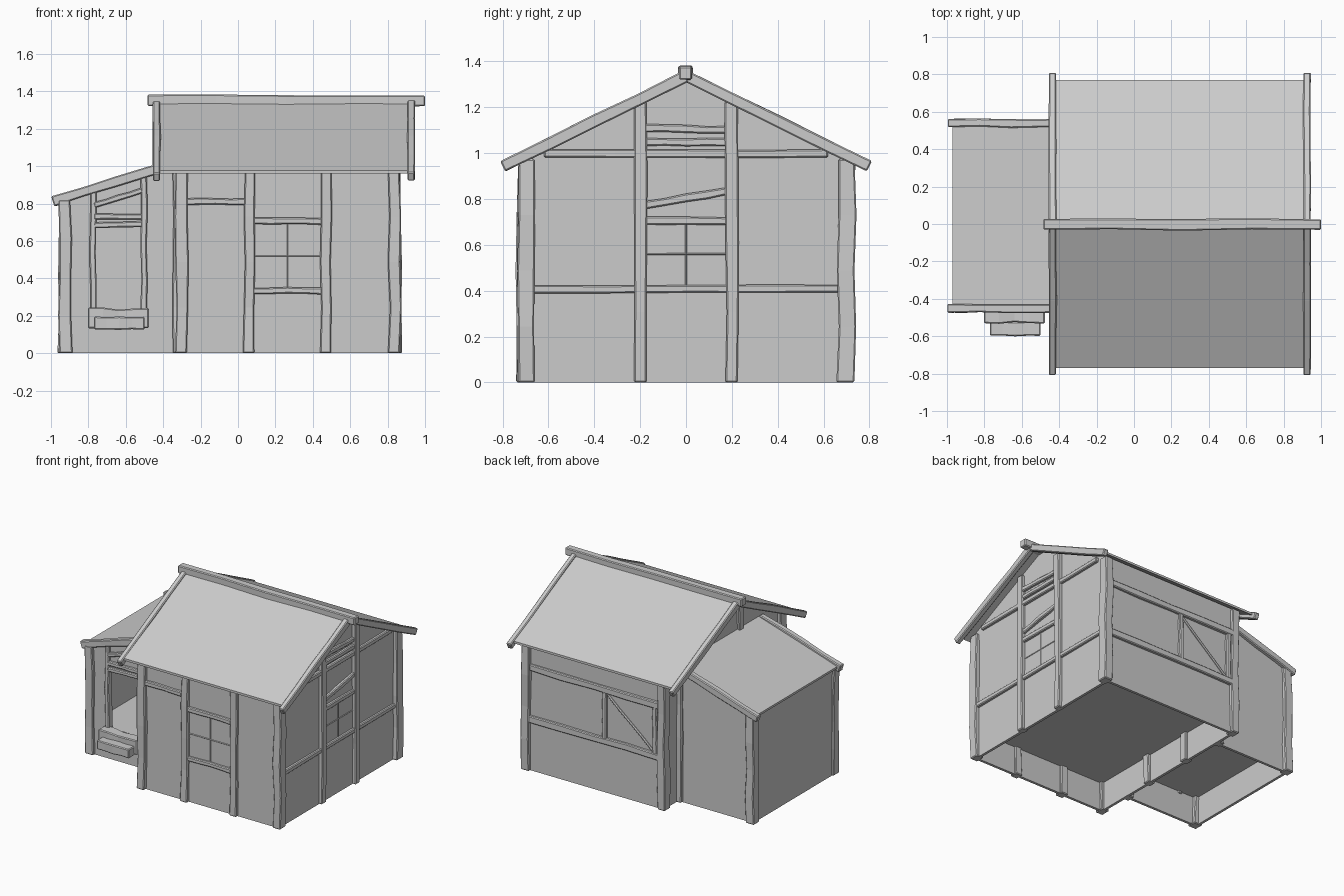
import bpy, bmesh, random
from mathutils import Vector

if "Cube" in bpy.data.objects:
    bpy.data.objects.remove(bpy.data.objects["Cube"])

random.seed(4)


def finish(name, bm, bevel=0):
    bmesh.ops.recalc_face_normals(bm, faces=bm.faces)
    me = bpy.data.meshes.new(name)
    bm.to_mesh(me)
    bm.free()
    ob = bpy.data.objects.new(name, me)
    bpy.context.collection.objects.link(ob)
    if bevel:
        m = ob.modifiers.new("bevel", 'BEVEL')
        m.width, m.segments = bevel, 1
        m.limit_method, m.angle_limit = 'ANGLE', 0.8
    return ob


def beam(name, a, b, w, h, wobble=0.006, rings=5):
    """Hand-hewn timber: rings of four corners, slightly wandering and swelling."""
    a, b = Vector(a), Vector(b)
    d = (b - a).normalized()
    if abs(d.z) > 0.99:
        s, t = Vector((1, 0, 0)), Vector((0, 1, 0))
    else:
        s = Vector((0, 0, 1)).cross(d).normalized()
        t = d.cross(s)
    bm = bmesh.new()
    loops = []
    for i in range(rings):
        c = a.lerp(b, i / (rings - 1))
        c += s * random.uniform(-wobble, wobble) + t * random.uniform(-wobble, wobble)
        k = random.uniform(0.92, 1.08)
        loops.append([bm.verts.new(c + s * (u * w * k / 2) + t * (v * h * k / 2))
                      for u, v in ((-1, -1), (1, -1), (1, 1), (-1, 1))])
    for p, q in zip(loops, loops[1:]):
        for j in range(4):
            bm.faces.new((p[j], p[(j + 1) % 4], q[(j + 1) % 4], q[j]))
    bm.faces.new(loops[0])
    bm.faces.new(loops[-1])
    return finish(name, bm, 0.006)


def prism(name, pts, axis, lo, hi):
    """Extrude a flat outline along x, y or z."""
    def place(p, k):
        v = list(p)
        v.insert(axis, k)
        return v
    bm = bmesh.new()
    f = bm.faces.new([bm.verts.new(place(p, lo)) for p in pts])
    r = bmesh.ops.extrude_face_region(bm, geom=[f])
    off = Vector((0, 0, 0))
    off[axis] = hi - lo
    bmesh.ops.translate(bm, vec=off, verts=[v for v in r["geom"] if isinstance(v, bmesh.types.BMVert)])
    return finish(name, bm)


def rect(x0, x1, z0, z1):
    return [(x0, z0), (x1, z0), (x1, z1), (x0, z1)]


def main_z(y):       # main roof centre line
    return 1.335 - 0.4875 * abs(y)


def annex_z(x):      # lean-to roof centre line
    return 0.81 + 0.31 * (x + 0.99)


# Main house walls
gable = [(-0.71, 0), (0.71, 0), (0.71, main_z(0.71)), (0, main_z(0)), (-0.71, main_z(0.71))]
prism("right_gable_wall", gable, 0, 0.82, 0.84)
prism("left_gable_wall", gable, 0, -0.31, -0.29)
for nm, y in (("front_wall", -0.71), ("back_wall", 0.69)):
    prism(nm, rect(-0.3, 0.83, 0, 0.985), 1, y, y + 0.02)

# Lean-to walls, the front one built round the doorway
for nm, x0, x1, z0 in (("annex_front_left", -0.93, -0.765, 0), ("annex_front_right", -0.515, -0.3, 0),
                       ("annex_over_door", -0.765, -0.515, 0.68)):
    prism(nm, [(x0, z0), (x1, z0), (x1, annex_z(x1)), (x0, annex_z(x0))], 1, -0.45, -0.43)
prism("annex_below_door", rect(-0.765, -0.515, 0, 0.22), 1, -0.45, -0.43)
prism("annex_back_wall", [(-0.93, 0), (-0.3, 0), (-0.3, annex_z(-0.3)), (-0.93, annex_z(-0.93))], 1, 0.515, 0.535)
prism("annex_side_wall", rect(-0.45, 0.535, 0, 0.82), 0, -0.94, -0.92)

# Raised floor
prism("main_floor", rect(-0.3, 0.83, -0.7, 0.7), 2, 0.215, 0.23)
prism("annex_floor", rect(-0.93, -0.3, -0.44, 0.525), 2, 0.215, 0.23)

# Roof panels, barge boards and ridge beam
for nm, s in (("front", -1), ("back", 1)):
    prism(nm + "_roof", [(0, 1.348), (s * 0.77, 0.977), (s * 0.77, 0.96), (0, 1.331)], 0, -0.43, 0.92)
    for side, x in (("left", -0.435), ("right", 0.925)):
        beam(f"{nm}_{side}_barge", (x, 0, 1.335), (x, s * 0.8, 0.943), 0.04, 0.052, 0.002)
beam("ridge_beam", (-0.485, 0, 1.35), (1.0, 0, 1.35), 0.06, 0.062, 0.005)
prism("annex_roof", [(-0.97, annex_z(-0.97) + 0.012), (-0.3, annex_z(-0.3) + 0.012),
                     (-0.3, annex_z(-0.3) - 0.004), (-0.97, annex_z(-0.97) - 0.004)], 1, -0.45, 0.54)
for nm, y in (("front", -0.452), ("back", 0.54)):
    beam(f"annex_{nm}_barge", (-0.99, y, 0.81), (-0.31, y, annex_z(-0.31)), 0.045, 0.052, 0.003)

# Upright posts of the main house
for x in (-0.3, 0.838):
    for y in (-0.7, 0.7):
        beam("corner_post", (x, y, 0), (x, y, 0.975), 0.066, 0.075)
    for y in (-0.2, 0.2):
        beam("gable_post", (x, y, 0), (x, y, 1.225), 0.06, 0.055, 0.004)
for x in (0.06, 0.47):
    beam("front_post", (x, -0.705, 0), (x, -0.705, 0.975), 0.058, 0.062)

# Lean-to posts
for y in (-0.44, 0.525):
    beam("annex_corner_post", (-0.925, y, 0), (-0.925, y, 0.82), 0.066, 0.066)
    beam("annex_joint_post", (-0.325, y, 0), (-0.325, y, 0.99), 0.05, 0.06)
for x in (-0.775, -0.503):
    beam("door_post", (x, -0.445, 0.2), (x, -0.445, annex_z(x)), 0.034, 0.05, 0.003)

# Cross timbers on the front: x0, x1, z
for x0, x1, z in ((-0.28, 0.04, 0.812), (0.08, 0.45, 0.706), (0.08, 0.45, 0.335)):
    beam("front_rail", (x0, -0.712, z), (x1, -0.712, z), 0.04, 0.034, 0.003)

# Cross timbers on the right gable: y0, z0, y1, z1
for y0, z0, y1, z1 in ((-0.68, 0.407, 0.68, 0.407), (-0.62, 0.998, 0.62, 0.998),
                       (-0.18, 0.704, 0.18, 0.704), (-0.18, 0.773, 0.18, 0.835),
                       (-0.18, 1.048, 0.18, 1.048), (-0.18, 1.11, 0.18, 1.1)):
    beam("gable_rail", (0.843, y0, z0), (0.843, y1, z1), 0.035, 0.034, 0.002)

# Cross timbers, window post and brace on the back
for z in (0.785, 0.395):
    beam("back_rail", (-0.28, 0.712, z), (0.82, 0.712, z), 0.04, 0.05, 0.004)
for x in (0.18, -0.245):
    beam("back_window_post", (x, 0.71, 0.41), (x, 0.71, 0.77), 0.035, 0.04, 0.002)
beam("back_brace", (0.16, 0.71, 0.75), (-0.23, 0.71, 0.42), 0.025, 0.018, 0.002)

# Thin glazing bars of the front and gable windows
beam("front_bar_upright", (0.265, -0.71, 0.34), (0.265, -0.71, 0.7), 0.007, 0.008, 0)
beam("front_bar_cross", (0.08, -0.71, 0.52), (0.45, -0.71, 0.52), 0.008, 0.007, 0)
beam("gable_bar_upright", (0.84, 0, 0.41), (0.84, 0, 0.7), 0.008, 0.007, 0)
beam("gable_bar_cross", (0.84, -0.18, 0.56), (0.84, 0.18, 0.56), 0.008, 0.007, 0)

# Doorway lintels and the two floating steps
for z0, z1 in ((0.685, 0.69), (0.73, 0.73), (0.79, 0.87)):
    beam("door_lintel", (-0.77, -0.45, z0), (-0.51, -0.45, z1), 0.04, 0.03, 0.002)
beam("upper_step", (-0.803, -0.487, 0.187), (-0.477, -0.487, 0.187), 0.085, 0.105, 0.002)
beam("lower_step", (-0.77, -0.56, 0.162), (-0.5, -0.56, 0.162), 0.075, 0.068, 0.002)
